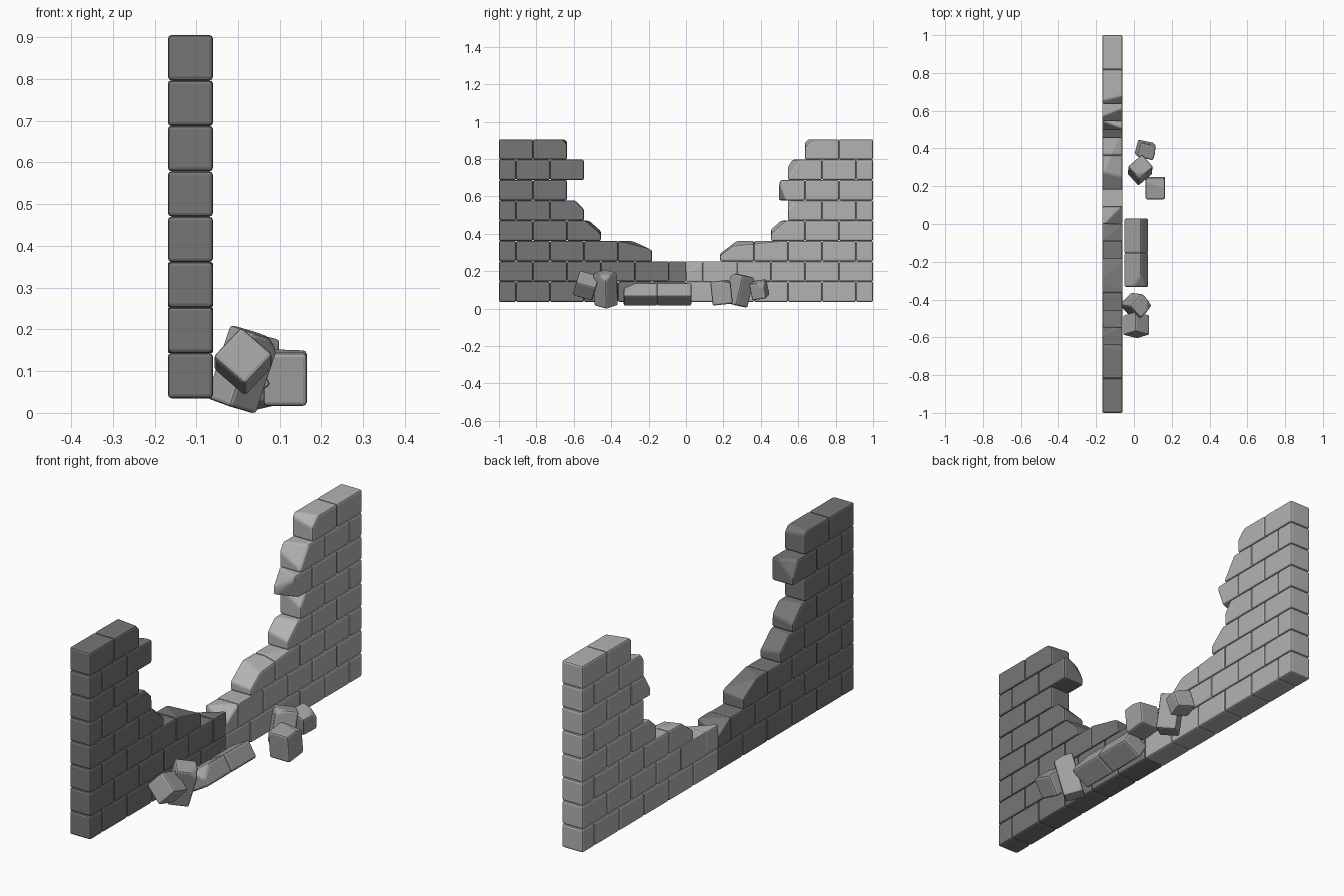
import bpy, bmesh, math, random
from mathutils import Matrix, Vector

if "Cube" in bpy.data.objects:
    bpy.data.objects.remove(bpy.data.objects["Cube"])

random.seed(4)
X0, X1 = -0.168, -0.060            # wall thickness range
XM = (X0 + X1) / 2
Z0, H, L = 0.035, 0.1088, 2 / 11   # wall base, course height, brick length


def material(name, v):
    m = bpy.data.materials.new(name)
    m.diffuse_color = (v, v, v, 1)
    m.use_nodes = True
    m.node_tree.nodes["Principled BSDF"].inputs["Base Color"].default_value = m.diffuse_color
    return m


DARK = material("dark grey stone", 0.18)
LIGHT = material("light grey stone", 0.45)
RUBBLE = material("rubble grey stone", 0.36)


def stone(lo, hi, chips=(), bevel=0.009):
    """A box cut by chip planes (point, normal) with rounded-off edges."""
    bm = bmesh.new()
    bmesh.ops.create_cube(bm, size=1)
    for v in bm.verts:
        v.co = Vector([lo[i] if v.co[i] < 0 else hi[i] for i in range(3)])
    for point, normal in chips:
        bmesh.ops.bisect_plane(bm, geom=bm.verts[:] + bm.edges[:] + bm.faces[:], dist=1e-5,
                               plane_co=Vector(point), plane_no=Vector(normal).normalized(),
                               clear_outer=True)
        edges = [e for e in bm.edges if e.is_boundary]
        if edges:
            bmesh.ops.holes_fill(bm, edges=edges, sides=0)
    bmesh.ops.remove_doubles(bm, verts=bm.verts[:], dist=0.002)
    bmesh.ops.recalc_face_normals(bm, faces=bm.faces[:])
    sharp = [e for e in bm.edges if len(e.link_faces) == 2 and e.calc_face_angle(0) > 0.4]
    if sharp:
        bmesh.ops.bevel(bm, geom=sharp, offset=bevel, segments=2, profile=0.5,
                        affect='EDGES', clamp_overlap=True)
    return bm


def add_object(name, bm, mat):
    me = bpy.data.meshes.new(name)
    bm.to_mesh(me)
    bm.free()
    me.materials.append(mat)
    ob = bpy.data.objects.new(name, me)
    bpy.context.collection.objects.link(ob)
    return ob


def wall_half(name, side, ends, chips, mat):
    """Running-bond courses from the outer end (|y| = 1) in to a broken edge."""
    wall = bmesh.new()
    for row, end in enumerate(ends):
        z = Z0 + row * H
        planes = [((XM, side * d, cz), (nx, side * nd, nz))
                  for r, d, cz, nx, nd, nz in chips if r == row + 1]
        outer = 1.0
        inner = 1 - (L / 2 if row % 2 == 0 else L)
        while outer > end + 0.02:
            inner = max(inner, end)
            ya, yb = sorted((side * inner, side * outer))
            bm = stone((X0, ya, z), (X1, yb, z + H), planes)
            tmp = bpy.data.meshes.new("tmp")
            bm.to_mesh(tmp)
            bm.free()
            wall.from_mesh(tmp)
            bpy.data.meshes.remove(tmp)
            outer, inner = inner, inner - L
    return add_object(name, wall, mat)


# Chips: course, distance from middle, height, then normal (x, inward, up)
wall_half("dark_wall_half", -1, [0, 0, .182, .455, .545, .636, .545, .636], [
    (2, .03, .245, -.4, -.5, .8),
    (3, .28, .350, .15, -.25, 1), (3, .21, .322, -.1, -.6, 1),
    (4, .495, .442, .15, -.8, .9),
    (5, .575, .550, -.2, -.9, .9),
    (7, .552, .785, -.3, -.6, .3),
    (8, .645, .895, .1, -.8, .8),
], DARK)

wall_half("light_wall_half", 1, [0, 0, .182, .455, .545, .497, .545, .636], [
    (2, .04, .250, .5, -.5, .8),
    (3, .34, .358, .25, -.1, 1), (3, .225, .322, .1, -.75, 1),
    (4, .485, .440, .2, -.8, .9),
    (5, .550, .570, .3, -.6, .4),
    (6, .515, .672, -.3, -.8, .5), (6, .505, .60, .3, -.8, -.3),
    (7, .568, .765, .35, -.9, .6),
    (8, .650, .890, .2, -.8, .8),
], LIGHT)


def rubble(name, centre, bottom, size, rot, chips=()):
    """A fallen stone: rolled about y, pitched about x, turned about z."""
    half = [s / 2 for s in size]
    bm = stone([-h for h in half], half, chips)
    rx, ry, rz = (math.radians(a) for a in rot)
    m = Matrix.Rotation(rz, 4, 'Z') @ Matrix.Rotation(rx, 4, 'X') @ Matrix.Rotation(ry, 4, 'Y')
    bmesh.ops.transform(bm, matrix=m, verts=bm.verts[:])
    low = min(v.co.z for v in bm.verts)
    bmesh.ops.translate(bm, vec=(centre[0], centre[1], bottom - low), verts=bm.verts[:])
    return add_object(name, bm, RUBBLE)


# Pair of fallen bricks lying end to end in the middle
rubble("fallen_brick_whole", (.0125, -.063), .017, (.105, .184, .083), (0, -31, 0))
rubble("fallen_brick_chipped", (.0125, -.243), .017, (.105, .18, .083), (0, -31, 0),
       [((.035, -.05, .04), (.6, -.45, .6))])

# Stones on the dark side
rubble("leaning_stone_dark_side", (.012, -.43), 0.0, (.095, .09, .185), (14, 12, 42),
       [((.03, -.03, .085), (.5, -.5, .8))])
rubble("rolled_stone_dark_side", (.012, -.535), .045, (.103, .11, .1), (-16, 42, 0))

# Stones on the light side
rubble("leaning_stone_light_side", (.033, .285), .006, (.10, .09, .165), (-9, 10, 42),
       [((-.03, -.03, .08), (-.4, -.5, .9))])
rubble("square_stone_light_side", (.113, .19), .017, (.104, .108, .128), (6, 0, 0),
       [((.01, .03, .06), (.1, .3, .9))])
rubble("small_stone_light_side", (.062, .392), .045, (.09, .08, .09), (9, 12, -14),
       [((.03, .03, .035), (.5, .5, .7))])
